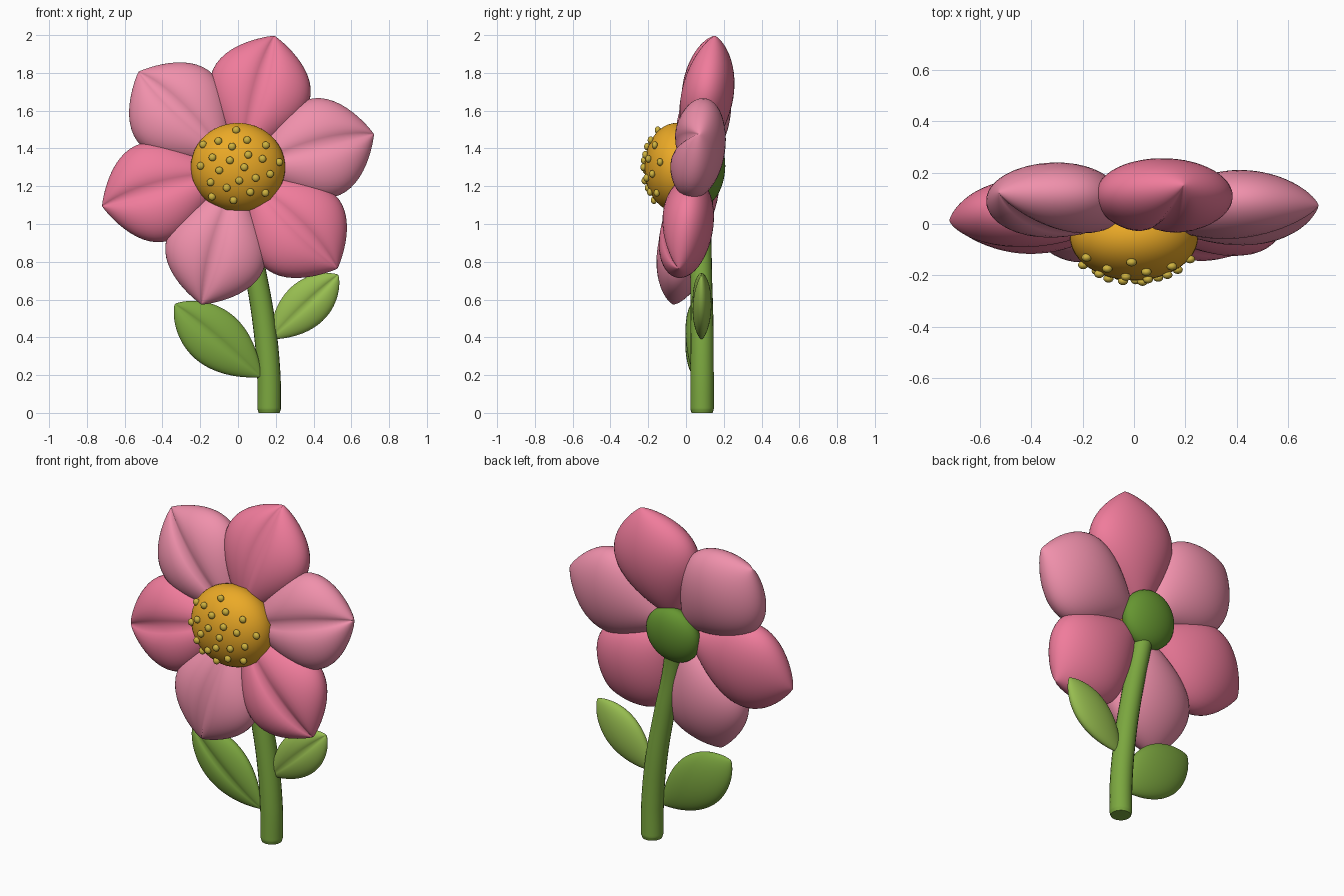
import bpy, bmesh, math
from mathutils import Matrix, Vector

if "Cube" in bpy.data.objects:
    bpy.data.objects.remove(bpy.data.objects["Cube"])


def paint(obj, name, rgb):
    mat = bpy.data.materials.get(name) or bpy.data.materials.new(name)
    mat.diffuse_color = (*rgb, 1)
    mat.use_nodes = True
    mat.node_tree.nodes["Principled BSDF"].inputs["Base Color"].default_value = mat.diffuse_color
    obj.data.materials.append(mat)


def finish(name, bm, mat, rgb):
    bmesh.ops.recalc_face_normals(bm, faces=bm.faces)
    for f in bm.faces:
        f.smooth = True
    me = bpy.data.meshes.new(name)
    bm.to_mesh(me)
    bm.free()
    obj = bpy.data.objects.new(name, me)
    bpy.context.collection.objects.link(obj)
    paint(obj, mat, rgb)
    return obj


def bump(t, a, b):
    # teardrop profile, scaled to peak at 1
    p = a / (a + b)
    return t ** a * (1 - t) ** b / (p ** a * (1 - p) ** b)


def blade(name, frame, angle, start, end, half_w, half_t, wa, wb, ta, mat, rgb):
    # puffy pointed blade with a crease along its front
    n, m = 32, 48
    axis = Vector((math.cos(angle), 0, math.sin(angle)))
    side = Vector((-math.sin(angle), 0, math.cos(angle)))
    bm = bmesh.new()
    first = bm.verts.new(frame @ (axis * start))
    last = bm.verts.new(frame @ (axis * end))
    rings = []
    for i in range(1, n):
        t = (1 - math.cos(math.pi * i / n)) / 2
        w = half_w * bump(t, wa, wb)
        th = half_t * bump(t, ta, 0.75)
        ring = []
        for j in range(m):
            q = 2 * math.pi * j / m
            c, s = math.cos(q), math.sin(q)
            d = th * s
            if s > 0:
                d *= 1 - (0.15 + 0.35 * t) * math.exp(-abs(c) / 0.2)
            p = axis * (start + (end - start) * t) + side * (w * c) + Vector((0, -d, 0))
            ring.append(bm.verts.new(frame @ p))
        rings.append(ring)
    for j in range(m):
        k = (j + 1) % m
        bm.faces.new((first, rings[0][j], rings[0][k]))
        bm.faces.new((last, rings[-1][k], rings[-1][j]))
        for a, b in zip(rings, rings[1:]):
            bm.faces.new((a[j], b[j], b[k], a[k]))
    return finish(name, bm, mat, rgb)


def ball(bm, loc, radii, frame=Matrix(), u=48, v=24):
    mtx = frame @ Matrix.Translation(loc) @ Matrix.Diagonal((*radii, 1))
    bmesh.ops.create_uvsphere(bm, u_segments=u, v_segments=v, radius=1, matrix=mtx)


# petals, leaning slightly back
head = Matrix.Translation((0, 0.043, 1.285)) @ Matrix.Rotation(-0.153, 4, 'X')
for i in range(6):
    shade = ("petal_light", (0.87, 0.28, 0.41)) if i % 2 == 0 else ("petal_deep", (0.87, 0.20, 0.33))
    blade(f"petal_{i + 1}", head, math.radians(15 + 60 * i), 0.02, 0.745,
          0.27, 0.147, 1.35, 0.9, 0.95, *shade)

# flower centre
bm = bmesh.new()
C, R = Vector((0, -0.05, 1.3)), Vector((0.25, 0.17, 0.235))
ball(bm, C, R)
finish("flower_centre", bm, "centre_gold", (0.83, 0.40, 0.02))

# pollen dots in a spiral
bm = bmesh.new()
for i in range(23):
    r = 0.19 * math.sqrt(i + 0.5)
    a = math.radians(137.508 * i)
    n = Vector((r * math.cos(a), -math.sqrt(1 - r * r), r * math.sin(a)))
    p = C + Vector((n.x * R.x, n.y * R.y - 0.007, n.z * R.z))
    ball(bm, p, (0.02, 0.016, 0.02), u=16, v=10)
finish("pollen_dots", bm, "pollen_yellow", (0.62, 0.45, 0.05))

# green cup behind the flower
bm = bmesh.new()
ball(bm, (0, 0.078, 0), (0.17, 0.085, 0.17), head)
finish("green_cup", bm, "cup_green", (0.13, 0.30, 0.03))

# stem
path = [(0.165, 0.085, 0, 0.9), (0.165, 0.085, 0.02, 1), (0.163, 0.085, 0.2, 1),
        (0.137, 0.085, 0.48, 0.97), (0.085, 0.08, 0.78, 0.92),
        (0.03, 0.083, 1.05, 0.87), (0.0, 0.11, 1.26, 0.82)]
cu = bpy.data.curves.new("stem", 'CURVE')
cu.dimensions = '3D'
cu.bevel_depth = 0.062
cu.bevel_resolution = 8
cu.use_fill_caps = True
sp = cu.splines.new('BEZIER')
sp.bezier_points.add(len(path) - 1)
for bp, (x, y, z, r) in zip(sp.bezier_points, path):
    bp.co = (x, y, z)
    bp.radius = r
    bp.handle_left_type = bp.handle_right_type = 'AUTO'
stem = bpy.data.objects.new("stem", cu)
bpy.context.collection.objects.link(stem)
bpy.context.view_layer.objects.active = stem
stem.select_set(True)
bpy.ops.object.convert(target='MESH')
stem = bpy.context.object
bpy.ops.object.shade_smooth_by_angle(angle=math.radians(35))
paint(stem, "stem_green", (0.20, 0.39, 0.05))

# leaves
blade("leaf_left", Matrix.Translation((0.125, 0.05, 0.19)), math.radians(140), 0, 0.6,
      0.152, 0.06, 0.95, 0.8, 0.9, "leaf_green", (0.20, 0.38, 0.05))
blade("leaf_right", Matrix.Translation((0.165, 0.082, 0.39)), math.radians(43), 0, 0.5,
      0.122, 0.053, 0.95, 0.8, 0.9, "leaf_light", (0.31, 0.51, 0.08))
